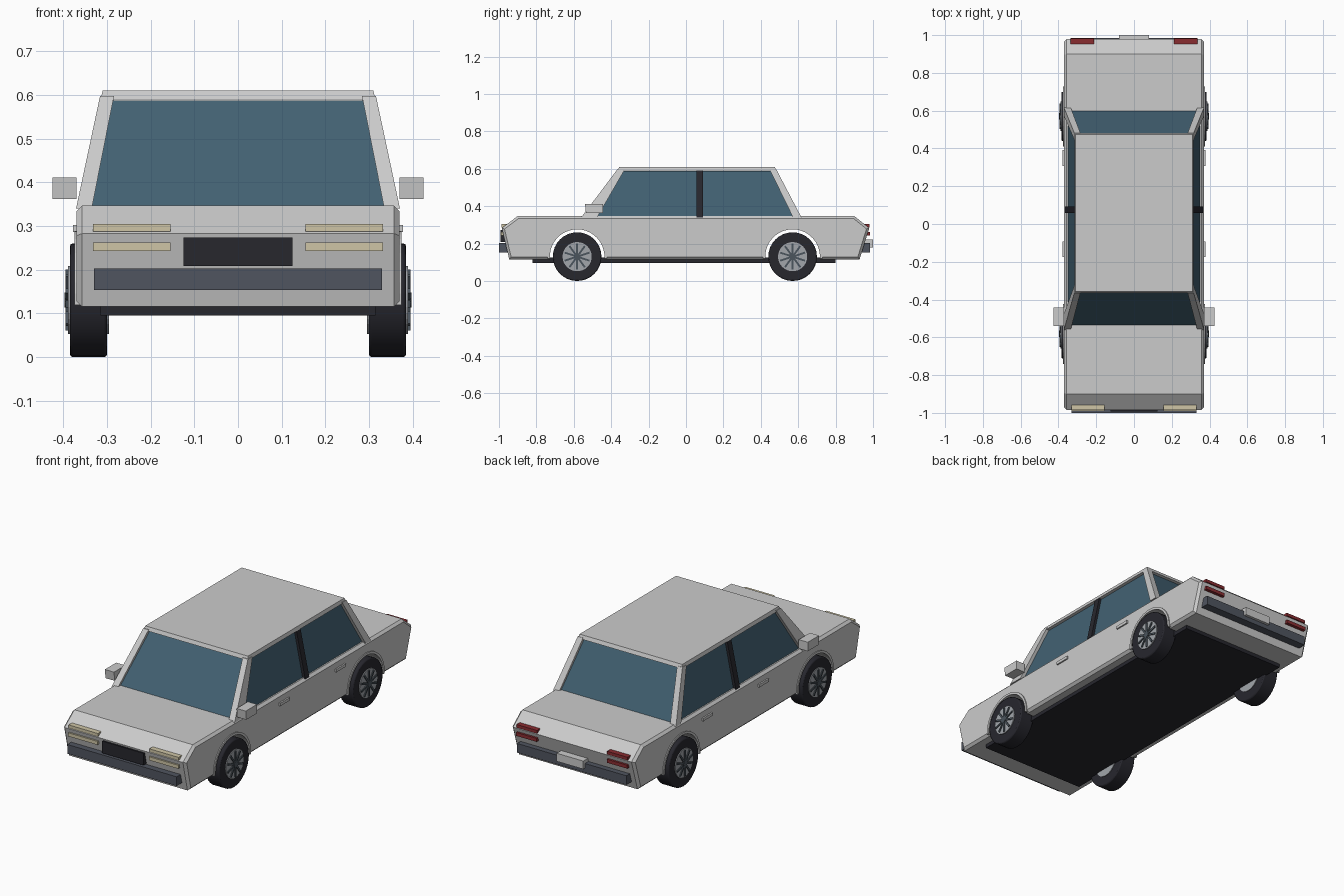
import bpy, bmesh
from math import pi, sin, cos, radians

if "Cube" in bpy.data.objects:
    bpy.data.objects.remove(bpy.data.objects["Cube"])


def mat(name, r, g, b):
    m = bpy.data.materials.new(name)
    m.diffuse_color = (r, g, b, 1)
    m.use_nodes = True
    m.node_tree.nodes["Principled BSDF"].inputs["Base Color"].default_value = m.diffuse_color
    return m


GLASS = mat("glass", 0.055, 0.12, 0.17)
BLACK = mat("black", 0.02, 0.02, 0.027)
DARK = mat("dark_trim", 0.08, 0.09, 0.115)
LAMP = mat("lamp", 0.62, 0.56, 0.38)
RED = mat("red", 0.25, 0.025, 0.03)
RIM = mat("rim", 0.36, 0.38, 0.41)
SPOKE = mat("spoke", 0.07, 0.09, 0.11)


def from_bm(name, bm, material=None):
    bmesh.ops.recalc_face_normals(bm, faces=bm.faces)
    me = bpy.data.meshes.new(name)
    bm.to_mesh(me)
    bm.free()
    ob = bpy.data.objects.new(name, me)
    bpy.context.collection.objects.link(ob)
    if material:
        me.materials.append(material)
    return ob


def hexa(name, z0, base, z1, top, material=None):
    """Block between two rectangles (x0, x1, y0, y1) at heights z0 and z1."""
    bm = bmesh.new()
    rings = []
    for z, (x0, x1, y0, y1) in ((z0, base), (z1, top)):
        rings.append([bm.verts.new((x, y, z)) for x, y in
                      ((x0, y0), (x1, y0), (x1, y1), (x0, y1))])
    a, b = rings
    bm.faces.new(a)
    bm.faces.new(b)
    for i in range(4):
        j = (i + 1) % 4
        bm.faces.new((a[i], a[j], b[j], b[i]))
    return from_bm(name, bm, material)


def box(name, x0, x1, y0, y1, z0, z1, material=None):
    r = (x0, x1, y0, y1)
    return hexa(name, z0, r, z1, r, material)


def prism(name, profile, x0, x1, chamfer=0):
    """Extrude a (y, z) profile along x, optionally chamfering the end caps."""
    bm = bmesh.new()
    a = [bm.verts.new((x0, y, z)) for y, z in profile]
    b = [bm.verts.new((x1, y, z)) for y, z in profile]
    caps = [bm.faces.new(a), bm.faces.new(b)]
    n = len(profile)
    for i in range(n):
        j = (i + 1) % n
        bm.faces.new((a[i], a[j], b[j], b[i]))
    bmesh.ops.recalc_face_normals(bm, faces=bm.faces)
    if chamfer:
        edges = [e for f in caps for e in f.edges]
        bmesh.ops.bevel(bm, geom=edges, offset=chamfer, segments=1, affect='EDGES')
    return from_bm(name, bm)


def cyl(name, r, x0, x1, y, z, material=None, n=32):
    bpy.ops.mesh.primitive_cylinder_add(vertices=n, radius=r, depth=abs(x1 - x0),
                                        location=((x0 + x1) / 2, y, z), rotation=(0, pi / 2, 0))
    ob = bpy.context.object
    ob.name = name
    if material:
        ob.data.materials.append(material)
    return ob


WHEEL_Y = (-0.582, 0.57)
WHEEL_R = 0.13

# Lower body with wheel arches cut right through
body = prism("body", [(-0.945, 0.115), (-0.985, 0.283), (-0.9, 0.347), (0.9, 0.347),
                      (0.98, 0.283), (0.928, 0.115)], -0.37, 0.37, 0.013)
for y in WHEEL_Y:
    cutter = cyl("arch_cutter", 0.147, -0.5, 0.5, y, WHEEL_R, n=40)
    cutter.hide_render = True
    cutter.hide_set(True)
    mod = body.modifiers.new("arch", 'BOOLEAN')
    mod.object = cutter
    mod.solver = 'EXACT'
box("underbody", -0.315, 0.315, -0.82, 0.8, 0.095, 0.125, BLACK)

# Cabin glass, roof
hexa("cabin_glass", 0.335, (-0.352, 0.352, -0.545, 0.605),
     0.587, (-0.3, 0.3, -0.352, 0.468), GLASS)
hexa("roof", 0.59, (-0.315, 0.315, -0.365, 0.483), 0.61, (-0.31, 0.31, -0.357, 0.475))


def span(s, a, b):
    return (min(s * a, s * b), max(s * a, s * b))


for s in (-1, 1):
    # Pillars
    hexa("front_pillar", 0.34, (*span(s, 0.335, 0.371), -0.56, -0.475),
         0.598, (*span(s, 0.284, 0.316), -0.366, -0.326))
    hexa("rear_pillar", 0.34, (*span(s, 0.335, 0.371), 0.572, 0.617),
         0.598, (*span(s, 0.284, 0.316), 0.446, 0.482))
    hexa("middle_pillar", 0.34, (*span(s, 0.335, 0.366), 0.057, 0.092),
         0.594, (*span(s, 0.284, 0.312), 0.057, 0.092), BLACK)
    # Side mirrors
    hexa("side_mirror", 0.362, (*span(s, 0.37, 0.425), -0.535, -0.443),
         0.411, (*span(s, 0.37, 0.425), -0.54, -0.443))
    # Door handles
    for y in (-0.175, 0.308):
        box("door_handle", *span(s, 0.365, 0.378), y, y + 0.083, 0.286, 0.302)
    # Lamps, two stacked strips per corner
    for z0, z1, y in ((0.287, 0.304, 0.986), (0.243, 0.262, 0.989)):
        box("headlight", *span(s, 0.155, 0.332), -y, -0.955, z0, z1, LAMP)
        box("tail_light", *span(s, 0.212, 0.335), 0.945, y - 0.004, z0, z1, RED)
    for y in WHEEL_Y:
        # Arch lip
        angs = [radians(-4 + 188 * i / 20) for i in range(21)]
        arc = [(y + r * cos(t), WHEEL_R + r * sin(t))
               for r, ts in ((0.146, angs), (0.159, angs[::-1])) for t in ts]
        prism("arch_lip", arc, *span(s, 0.35, 0.375))
        # Tyre, rim, spokes, hub
        tyre = cyl("tyre", WHEEL_R, *span(s, 0.3, 0.385), y, WHEEL_R, BLACK)
        bev = tyre.modifiers.new("shoulder", 'BEVEL')
        bev.width = 0.006
        bev.segments = 2
        bpy.ops.object.shade_smooth_by_angle(angle=radians(30))
        cyl("rim", 0.078, *span(s, 0.296, 0.39), y, WHEEL_R, RIM)
        for i in range(10):
            sp = box("wheel_spoke", -0.004, 0.004, -0.005, 0.005, 0.012, 0.07, SPOKE)
            sp.location = (s * 0.391, y, WHEEL_R)
            sp.rotation_euler = (2 * pi * i / 10, 0, 0)
        cyl("hub", 0.017, *span(s, 0.385, 0.397), y, WHEEL_R, SPOKE, 16)

# Front and rear trim
box("grille", -0.125, 0.125, -0.992, -0.95, 0.208, 0.273, BLACK)
box("front_bumper", -0.33, 0.33, -1.0, -0.94, 0.153, 0.203, DARK)
box("rear_bumper", -0.33, 0.33, 0.92, 0.985, 0.153, 0.203, DARK)
box("number_plate", -0.08, 0.08, 0.95, 1.0, 0.178, 0.222)
